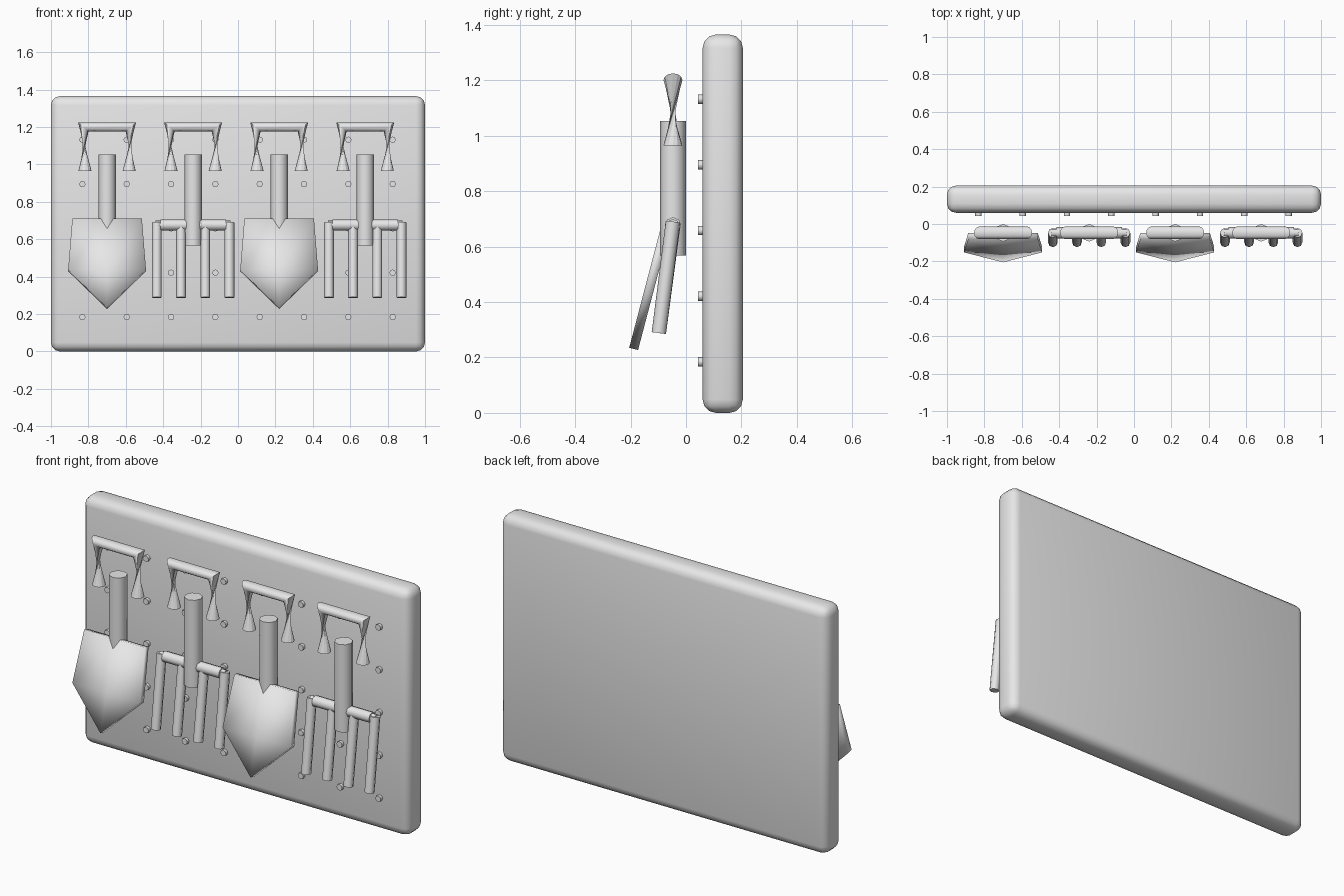
import bpy, bmesh, math
from mathutils import Vector

cube = bpy.data.objects.get("Cube")
if cube:
    bpy.data.objects.remove(cube, do_unlink=True)

GREY = (0.8, 0.8, 0.8, 1)
grey = bpy.data.materials.new("light grey")
grey.use_nodes = True
grey.diffuse_color = GREY
grey.node_tree.nodes["Principled BSDF"].inputs["Base Color"].default_value = GREY

TOOL_Y = -0.047


def finish(name, bm, x=0, angle=None):
    """Turn a bmesh into a smooth object, keeping edges sharper than angle."""
    mesh = bpy.data.meshes.new(name)
    for f in bm.faces:
        f.smooth = True
    bm.to_mesh(mesh)
    bm.free()
    mesh.materials.append(grey)
    obj = bpy.data.objects.new(name, mesh)
    obj.location.x = x
    bpy.context.collection.objects.link(obj)
    if angle:
        bpy.ops.object.select_all(action='DESELECT')
        obj.select_set(True)
        bpy.context.view_layer.objects.active = obj
        bpy.ops.object.shade_smooth_by_angle(angle=math.radians(angle))
    return obj


def add_tube(bm, start, end, radius, sides=8):
    start, end = Vector(start), Vector(end)
    axis = end - start
    made = bmesh.ops.create_cone(bm, cap_ends=True, segments=sides, radius1=radius,
                                 radius2=radius, depth=axis.length)["verts"]
    turn = axis.to_track_quat('Z', 'Y')
    for v in made:
        v.co = turn @ v.co + (start + end) / 2


def backboard():
    bm = bmesh.new()
    bmesh.ops.create_cube(bm, size=1)
    for v in bm.verts:
        v.co = (v.co.x * 2, v.co.y * 0.145 + 0.1325, v.co.z * 1.365 + 0.6825)
    bmesh.ops.bevel(bm, geom=bm.edges[:], offset=0.048, segments=3, profile=0.5,
                    affect='EDGES')
    finish("backboard", bm)


def pegs():
    bm = bmesh.new()
    for col in range(8):
        for row in range(5):
            x, z = -0.832 + 0.237 * col, 0.184 + 0.237 * row
            add_tube(bm, (x, 0.043, z), (x, 0.065, z), 0.017)
    finish("pegs", bm, angle=50)


def grip(x):
    """Mitred bar with two legs that pinch through a half twist."""
    bm = bmesh.new()
    sides = 12
    # centre x, centre z, cross-section x, cross-section z, depth
    sections = [(-0.118, 0.965, 0.035, 0, -0.034), (-0.127, 1.201, -0.028, 0.024, 0.034),
                (0.127, 1.201, 0.028, 0.024, 0.034), (0.118, 0.965, -0.035, 0, -0.034)]
    rings = []
    for cx, cz, ux, uz, depth in sections:
        ring = []
        for k in range(sides):
            a = math.tau * k / sides
            c, s = math.cos(a), math.sin(a)
            ring.append(bm.verts.new((cx + ux * c, TOOL_Y + depth * s, cz + uz * c)))
        rings.append(ring)
    for r1, r2 in zip(rings, rings[1:]):
        for k in range(sides):
            n = (k + 1) % sides
            bm.faces.new((r1[k], r2[k], r2[n]))
            bm.faces.new((r1[k], r2[n], r1[n]))
    finish("grip", bm, x, angle=60)


def shaft(x):
    bm = bmesh.new()
    add_tube(bm, (0, TOOL_Y, 0.567), (0, TOOL_Y, 1.053), 0.047)
    finish("shaft", bm, x, angle=50)


def spade_blade(x):
    bm = bmesh.new()

    def point(px, z):
        return bm.verts.new((px, -0.08 - (0.71 - z) * 0.263, z))

    top = [point(px, 0.71) for px in (-0.186, 0, 0.186)]
    mid = [point(px, 0.437) for px in (-0.208, 0, 0.208)]
    tip = point(0, 0.235)
    for i in (0, 1):
        bm.faces.new((mid[i], mid[i + 1], top[i + 1], top[i]))
    bm.faces.new((mid[0], tip, mid[1]))
    bm.faces.new((mid[1], tip, mid[2]))
    blade = finish("spade_blade", bm, x)
    solid = blade.modifiers.new("thickness", 'SOLIDIFY')
    solid.thickness = 0.033
    solid.offset = -1


def fork_head(x):
    bm = bmesh.new()
    add_tube(bm, (-0.175, TOOL_Y, 0.676), (0.175, TOOL_Y, 0.676), 0.03)
    add_tube(bm, (-0.2, TOOL_Y, 0.676), (0.2, TOOL_Y, 0.676), 0.023)
    for tx, tz in ((-0.194, 0.69), (-0.065, 0.67), (0.065, 0.67), (0.194, 0.69)):
        add_tube(bm, (tx, -0.098, 0.288), (tx, TOOL_Y, tz), 0.026)
    finish("fork_head", bm, x, angle=50)


backboard()
pegs()
for i in range(4):
    x = -0.70 + 0.46 * i
    grip(x)
    shaft(x)
    if i % 2 == 0:
        spade_blade(x)
    else:
        fork_head(x)
